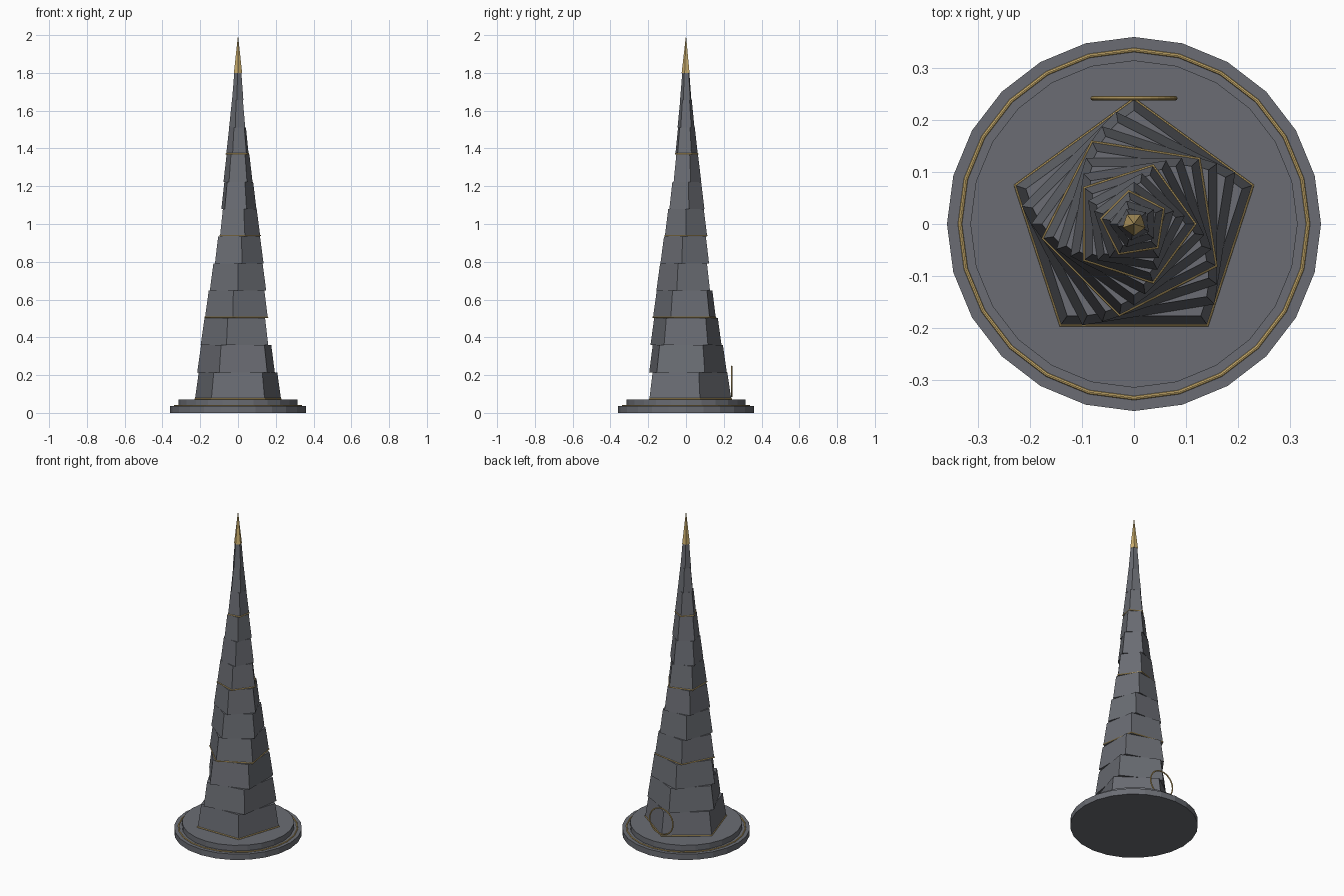
import bpy
from math import radians, pi

if "Cube" in bpy.data.objects:
    bpy.data.objects.remove(bpy.data.objects["Cube"])

SEGS, Z0, Z1 = 12, 0.07, 1.80
STEP = (Z1 - Z0) / SEGS
TWIST = radians(9)


def material(name, col):
    m = bpy.data.materials.new(name)
    m.diffuse_color = (*col, 1)
    m.use_nodes = True
    m.node_tree.nodes["Principled BSDF"].inputs["Base Color"].default_value = m.diffuse_color
    return m


STONE = material("dark stone", (0.145, 0.152, 0.172))
GOLD = material("gold trim", (0.62, 0.44, 0.16))


def finish(name, mat):
    ob = bpy.context.object
    ob.name = name
    ob.data.materials.append(mat)
    return ob


def frustum(name, mat, sides, r1, r2, z1, z2, rot=0.0):
    # Blender cones start with a vertex on +y
    bpy.ops.mesh.primitive_cone_add(vertices=sides, radius1=r1, radius2=r2, depth=z2 - z1,
                                    location=(0, 0, (z1 + z2) / 2), rotation=(0, 0, rot))
    return finish(name, mat)


def ring(name, sides, radius, tube, loc, rot):
    bpy.ops.mesh.primitive_torus_add(major_segments=sides, minor_segments=8, major_radius=radius,
                                     minor_radius=tube, location=loc, rotation=rot)
    return finish(name, GOLD)


def tower_radius(k):
    return 0.02 + 0.22 * (1 - k / SEGS) ** 1.17


# stepped round base with a gold ring on the lower step
frustum("base_lower", STONE, 24, 0.36, 0.36, 0, 0.036)
frustum("base_upper", STONE, 24, 0.315, 0.315, 0.036, Z0)
ring("base_trim", 24, 0.335, 0.004, (0, 0, 0.038), (0, 0, 0))

# twisting pentagonal tower, with a gold band at every third segment
for k in range(SEGS):
    z = Z0 + k * STEP
    frustum(f"tower_segment_{k + 1}", STONE, 5, tower_radius(k), tower_radius(k + 1),
            z, z + STEP, k * TWIST)
    if k % 3 == 0:
        ring(f"tower_band_{k // 3 + 1}", 5, tower_radius(k), 0.0035,
             (0, 0, z + 0.004), (0, 0, pi / 2 + k * TWIST))

# gold tip
frustum("tip", GOLD, 5, 0.023, 0, Z1, 2.0, SEGS * TWIST)

# upright gold hoop at the back
ring("back_hoop", 32, 0.08, 0.004, (0, 0.242, 0.166), (pi / 2, 0, 0))
